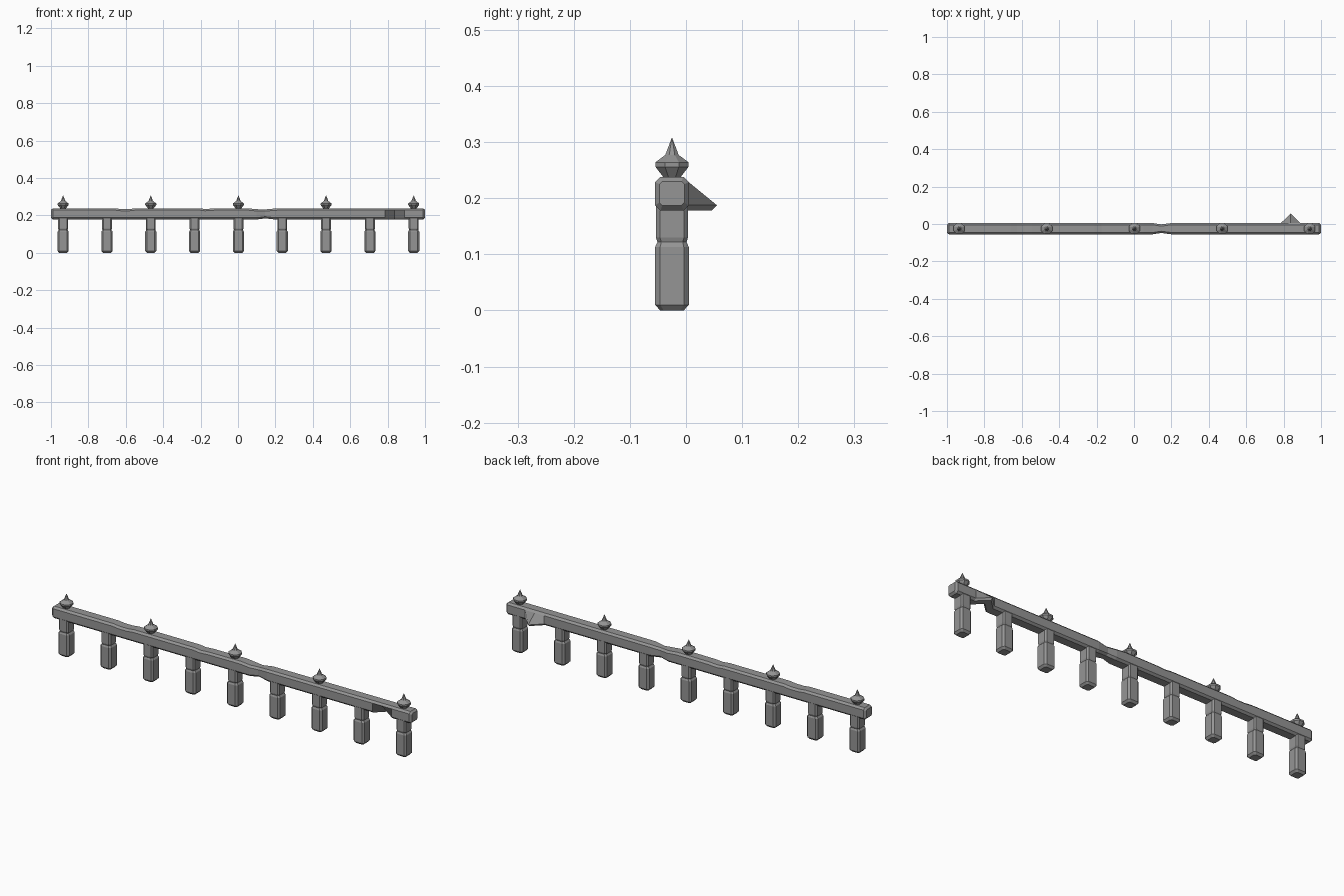
import bpy, bmesh, math

YC = -0.025  # centre line of the fence in y
X0 = -0.935  # first post

iron = bpy.data.materials.new("dark_iron")
iron.diffuse_color = (0.3, 0.3, 0.3, 1)


def loft(name, rings, location=(0, 0, 0)):
    """Skin a list of equal-length vertex rings and cap both ends."""
    bm = bmesh.new()
    vr = [[bm.verts.new(p) for p in r] for r in rings]
    n = len(vr[0])
    for a, b in zip(vr, vr[1:]):
        for i in range(n):
            j = (i + 1) % n
            bm.faces.new((a[i], a[j], b[j], b[i]))
    bm.faces.new(vr[0][::-1])
    bm.faces.new(vr[-1])
    bmesh.ops.recalc_face_normals(bm, faces=bm.faces)
    me = bpy.data.meshes.new(name)
    bm.to_mesh(me)
    bm.free()
    me.materials.append(iron)
    ob = bpy.data.objects.new(name, me)
    ob.location = location
    bpy.context.collection.objects.link(ob)
    return ob


def octagon(hx, hy, c):
    """Rectangle with its corners cut by c."""
    return [(hx, -hy + c), (hx, hy - c), (hx - c, hy), (-hx + c, hy),
            (-hx, hy - c), (-hx, -hy + c), (-hx + c, -hy), (hx - c, -hy)]


# Posts: chamfered foot, block, groove, slimmer neck reaching into the rail
post_profile = [(0.0, 0.021, 0.021, 0.006), (0.010, 0.030, 0.030, 0.009),
                (0.113, 0.030, 0.030, 0.009), (0.122, 0.024, 0.026, 0.007),
                (0.130, 0.0265, 0.0285, 0.007), (0.195, 0.0265, 0.0285, 0.007)]
for i in range(9):
    rings = [[(x, y, z) for x, y in octagon(hx, hy, c)]
             for z, hx, hy, c in post_profile]
    loft("post_%d" % (i + 1), rings, (X0 + i * 0.2343, YC, 0))

# Finials: eight-sided knob with a spike
finial_profile = [(0.230, 0.017), (0.238, 0.017), (0.256, 0.032),
                  (0.264, 0.032), (0.277, 0.013), (0.307, 0.0006)]
for i in range(5):
    rings = [[(r * math.cos(math.pi * (k + 0.5) / 4),
               r * math.sin(math.pi * (k + 0.5) / 4), z) for k in range(8)]
             for z, r in finial_profile]
    loft("finial_%d" % (i + 1), rings, (X0 + i * 0.4686, YC, 0))

# Rail: x, half depth, bottom, top, backward shift of the lower edge
rail_stations = [
    (-1.000, 0.022, 0.187, 0.230, 0), (-0.990, 0.030, 0.178, 0.238, 0),
    (-0.660, 0.030, 0.178, 0.238, 0), (-0.625, 0.030, 0.178, 0.234, 0),
    (-0.580, 0.030, 0.178, 0.234, 0), (-0.545, 0.030, 0.178, 0.238, 0),
    (-0.210, 0.030, 0.178, 0.238, 0), (-0.175, 0.030, 0.178, 0.234, 0),
    (-0.130, 0.030, 0.178, 0.237, 0), (0.050, 0.030, 0.178, 0.238, 0),
    (0.100, 0.030, 0.178, 0.233, 0), (0.145, 0.023, 0.184, 0.232, 0),
    (0.200, 0.030, 0.178, 0.237, 0), (0.785, 0.030, 0.178, 0.238, 0),
    (0.838, 0.030, 0.178, 0.238, 0.050), (0.890, 0.030, 0.178, 0.238, 0),
    (0.990, 0.030, 0.178, 0.238, 0), (1.000, 0.022, 0.187, 0.230, 0)]
rings = []
for x, hy, z0, z1, shift in rail_stations:
    zc, hz = (z0 + z1) / 2, (z1 - z0) / 2
    c = 0.005 if abs(x) == 1 else 0.0095
    rings.append([(x, y + (shift if z < 0 else 0), zc + z)
                  for y, z in octagon(hy, hz, c)])
loft("top_rail", rings, (0, YC, 0))
